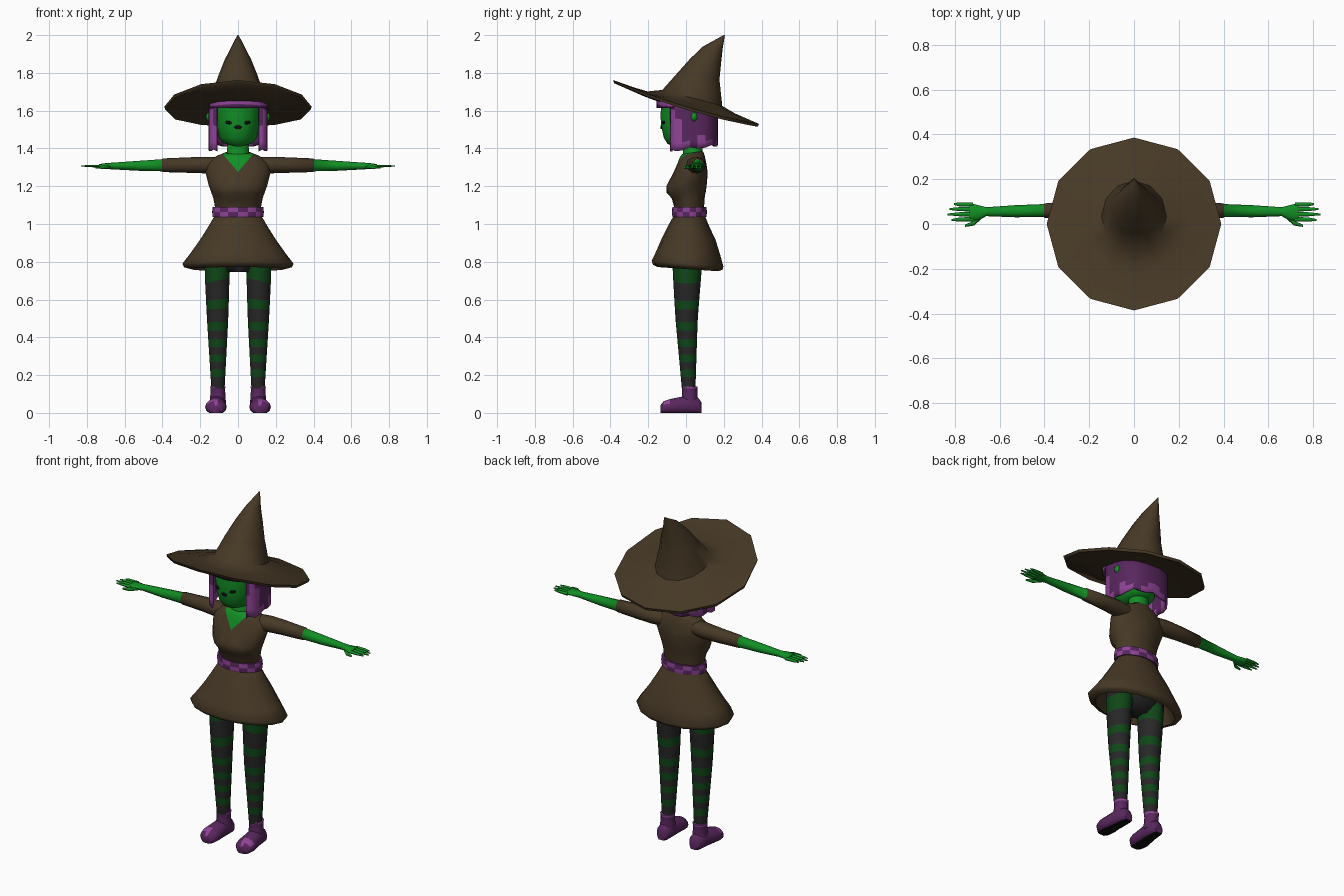
import bpy, bmesh, math
from mathutils import Vector

if "Cube" in bpy.data.objects:
    bpy.data.objects.remove(bpy.data.objects["Cube"])


def mat(name, col):
    m = bpy.data.materials.new(name)
    m.diffuse_color = (*col, 1)
    m.use_nodes = True
    m.node_tree.nodes["Principled BSDF"].inputs["Base Color"].default_value = m.diffuse_color
    return m


BROWN = mat("brown cloth", (0.062, 0.040, 0.019))
SKIN = mat("green skin", (0.006, 0.27, 0.018))
PURPLE = mat("dark purple", (0.10, 0.020, 0.112))
LILAC = mat("light purple", (0.28, 0.058, 0.31))
GREY = mat("stocking grey", (0.021, 0.020, 0.021))
MOSS = mat("stocking green", (0.005, 0.062, 0.009))
BLACK = mat("black", (0.004, 0.004, 0.004))


def finish(name, bm, mats, angle=40):
    bmesh.ops.recalc_face_normals(bm, faces=bm.faces)
    me = bpy.data.meshes.new(name)
    bm.to_mesh(me)
    bm.free()
    for m in mats:
        me.materials.append(m)
    ob = bpy.data.objects.new(name, me)
    bpy.context.collection.objects.link(ob)
    bpy.ops.object.select_all(action='DESELECT')
    bpy.context.view_layer.objects.active = ob
    ob.select_set(True)
    bpy.ops.object.shade_smooth_by_angle(angle=math.radians(angle))
    return ob


def ring(rx, yf, zf, yb, zb, n=16, cx=0, tilt=0, sag=0):
    """Ellipse from a front point to a back point."""
    pts = []
    for i in range(n):
        a = 2 * math.pi * i / n
        s, t = math.sin(a), (1 - math.cos(a)) / 2
        pts.append(Vector((cx + rx * s, yf + (yb - yf) * t,
                           zf + (zb - zf) * t + tilt * rx * s - sag * s * s)))
    return pts


def xring(x, cy, cz, ry, rz, n=12):
    """Ellipse standing across the x axis."""
    return [Vector((x, cy + ry * math.cos(2 * math.pi * i / n),
                    cz + rz * math.sin(2 * math.pi * i / n))) for i in range(n)]


def loft(rings, bands=None):
    """Skin a list of rings and cap both ends; bands gives a material per step."""
    bm = bmesh.new()
    rows = [[bm.verts.new(p) for p in r] for r in rings]
    n = len(rows[0])
    for j in range(len(rows) - 1):
        for i in range(n):
            k = (i + 1) % n
            f = bm.faces.new((rows[j][i], rows[j][k], rows[j + 1][k], rows[j + 1][i]))
            f.material_index = bands[j] if bands else 0
    for r, b in ((rows[0], 0), (rows[-1], -1)):
        f = bm.faces.new(r)
        f.material_index = bands[b] if bands else 0
    return bm


def blob(name, loc, size, m, rot=(0, 0, 0), seg=12):
    bm = bmesh.new()
    bmesh.ops.create_uvsphere(bm, u_segments=seg, v_segments=8, radius=1)
    ob = finish(name, bm, [m], 60)
    ob.location, ob.scale, ob.rotation_euler = loc, size, rot
    return ob


# Hat: bent cone, tilted twelve-sided brim and underside
hat = [(.003, .199, 2.0, .206, 2.0), (.036, .09, 1.94, .195, 1.935),
       (.07, .022, 1.875, .187, 1.865), (.105, -.045, 1.80, .177, 1.765),
       (.145, -.125, 1.71, .192, 1.625), (.24, -.22, 1.70, .26, 1.585),
       (.39, -.386, 1.762, .386, 1.53, .025), (.385, -.38, 1.745, .38, 1.515, .025),
       (.24, -.22, 1.675, .26, 1.56, .005), (.16, -.14, 1.645, .175, 1.585)]
finish("hat", loft([ring(*h[:5], n=12, sag=h[5] if len(h) > 5 else 0) for h in hat]), [BROWN], 50)

# Head and neck
head = [(.04, -.07, 1.41, .06, 1.43), (.078, -.098, 1.425, .10, 1.43),
        (.10, -.117, 1.455, .125, 1.455), (.112, -.130, 1.51, .14, 1.51),
        (.12, -.135, 1.57, .145, 1.57), (.12, -.132, 1.625, .145, 1.60)]
finish("head", loft([ring(*h, n=20) for h in head]), [SKIN], 60)
neck = [(.075, -.03, 1.33, .09, 1.34), (.058, -.015, 1.375, .088, 1.385), (.055, -.015, 1.45, .088, 1.45)]
finish("neck", loft([ring(*h) for h in neck]), [SKIN], 60)

# Face marks and ears
for s in (1, -1):
    blob("eye", (s * .05, -.1195, 1.537), (.019, .005, .009), BLACK, (0, s * -.15, s * .33))
    blob("ear", (s * .145, .043, 1.567), (.026, .02, .026), SKIN, seg=8)
blob("mouth", (0, -.131, 1.512), (.02, .005, .010), BLACK)


# Hair: open curtain around the head plus a fringe
def curtain(name, path, zfun, rows, light):
    bm = bmesh.new()
    grid = []
    for c, (x, y) in enumerate(path):
        lo, hi = zfun(c, x, y)
        grid.append([bm.verts.new((x, y, lo + (hi - lo) * r / rows)) for r in range(rows + 1)])
    for c in range(len(path) - 1):
        for r in range(rows):
            f = bm.faces.new((grid[c][r], grid[c + 1][r], grid[c + 1][r + 1], grid[c][r + 1]))
            f.material_index = int(light(c, r))
    ob = finish(name, bm, [PURPLE, LILAC])
    mod = ob.modifiers.new("thickness", 'SOLIDIFY')
    mod.thickness = .014
    mod.offset = 0
    return ob


half = [(.110, -.078), (.130, -.074), (.146, -.055), (.149, -.02), (.15, .02), (.148, .06),
        (.14, .10), (.115, .135), (.08, .152), (.04, .16)]
path = half + [(0, .162)] + [(-x, y) for x, y in reversed(half)]
spikes = [3, 5, 4, 1, 0, 2, 1, 0, 1, 2]
spikes += spikes[::-1]
curtain("hair", path,
        lambda c, x, y: (1.385 + .12 * max(0, y + .06) + (.012 if c % 3 == 1 else 0),
                         1.652 - .27 * (y + .08)),
        6, lambda c, r: r < spikes[c])
arc = [(.147, -.065), (.135, -.095), (.105, -.125), (.055, -.143), (0, -.148)]
curtain("fringe", arc + [(-x, y) for x, y in arc[-2::-1]],
        lambda c, x, y: (1.615, 1.655 + .03 * min(1, (.15 - abs(x)) / .1) - .012),
        3, lambda c, r: r > 0)

# Dress bodice with a V neckline cut into the front
body = [(.12, -.06, 1.08, .095, 1.08), (.132, -.075, 1.135, .10, 1.15), (.142, -.102, 1.165, .105, 1.17),
        (.155, -.104, 1.20, .11, 1.21), (.172, -.065, 1.275, .115, 1.27), (.165, -.045, 1.32, .108, 1.32),
        (.115, -.032, 1.355, .098, 1.365), (.07, -.02, 1.37, .09, 1.385)]
bm = loft([ring(*b, n=20) for b in body])
for s in (1, -1):
    bmesh.ops.bisect_plane(bm, geom=bm.verts[:] + bm.edges[:] + bm.faces[:],
                           plane_co=(0, 0, 1.275), plane_no=(s, 0, -.85))
for f in bm.faces:
    c = f.calc_center_median()
    if c.y < .03 and abs(c.x) < .85 * (c.z - 1.275):
        f.material_index = 1
finish("bodice", bm, [BROWN, SKIN], 60)

# Belt with a wavy two-tone pattern
belt = [(.12, -.06, 1.04, .095, 1.04), (.134, -.072, 1.038, .108, 1.038), (.137, -.075, 1.064, .111, 1.064),
        (.134, -.072, 1.09, .108, 1.09), (.12, -.06, 1.09, .095, 1.09)]
bm = loft([ring(*b, n=32) for b in belt])
bm.faces.ensure_lookup_table()
for i in range(32):
    bm.faces[(32 if i % 4 < 2 else 64) + i].material_index = 1
finish("belt", bm, [PURPLE, LILAC])

# Flared hollow skirt
skirt = [(.12, -.062, 1.05, .097, 1.05), (.155, -.095, .99, .122, .99), (.20, -.13, .92, .157, .915),
         (.25, -.158, .855, .18, .84), (.294, -.182, .805, .198, .775), (.285, -.175, .785, .193, .757),
         (.25, -.15, .772, .168, .75), (.235, -.135, .80, .155, .78), (.17, -.10, .92, .125, .91),
         (.11, -.05, 1.0, .085, 1.0)]
finish("skirt", loft([ring(*k, n=16) for k in skirt]), [BROWN], 60)
hips = [(.08, -.05, .745, .06, .745), (.15, -.08, .80, .10, .80), (.16, -.08, .88, .105, .88), (.12, -.05, .98, .09, .98)]
finish("hips", loft([ring(*h) for h in hips]), [GREY], 60)

# Leg outline by height: z, centre x, half width, front y, back y
LEG = [(.92, .095, .08, -.075, .095), (.78, .110, .069, -.072, .085), (.5, .108, .058, -.056, .062),
       (.13, .106, .036, -.022, .050)]


def leg_at(z):
    for a, b in zip(LEG, LEG[1:]):
        if z >= b[0]:
            t = (a[0] - z) / (a[0] - b[0])
            return [p + (q - p) * t for p, q in zip(a, b)]
    return LEG[-1]


stripes = [.92, .80, .70, .60, .55, .48, .435, .39, .35, .31, .27, .23, .19, .13]

for s in (1, -1):
    # Striped stocking
    rings = []
    for z in stripes:
        _, cx, rx, yf, yb = leg_at(z)
        rings.append(ring(rx, yf, z, yb, z, 14, s * cx, -s * max(0, z - .5) * 1.2))
    finish("leg", loft(rings, [i % 2 for i in range(len(stripes) - 1)]), [GREY, MOSS], 60)

    # Boot shaft with pale cuff, then foot with dark sole
    shaft = [(.045, -.03, .04, .065, .04), (.04, -.022, .09, .06, .09),
             (.039, -.02, .128, .06, .128), (.041, -.022, .141, .062, .141)]
    finish("boot_shaft", loft([ring(*r, n=12, cx=s * .107) for r in shaft], [0, 0, 1]), [PURPLE, LILAC], 60)
    rings = []
    for y, hw, h, cx in ((.082, .026, .055, .107), (.065, .04, .08, .107), (.01, .045, .092, .11),
                         (-.04, .05, .082, .114), (-.085, .057, .073, .117), (-.118, .05, .062, .117),
                         (-.136, .028, .04, .116)):
        pts = []
        for i in range(14):
            a = 2 * math.pi * i / 14
            pts.append(Vector((s * cx + hw * math.cos(a), y, min(h, max(0, h * (.42 + .6 * math.sin(a)))))))
        rings.append(pts)
    bm = loft(rings)
    bm.normal_update()
    for f in bm.faces:
        c = f.calc_center_median()
        if c.z < .004:
            f.material_index = 2
        elif c.y < -.08 and c.z > .05 and s * c.x > .115:
            f.material_index = 1
    finish("boot_foot", bm, [PURPLE, LILAC, BLACK], 50)

    # Sleeve, bare forearm and palm
    arm = [(.10, .045, 1.312, .05, .042), (.17, .055, 1.312, .05, .044), (.26, .06, 1.312, .042, .041),
           (.40, .06, 1.311, .032, .036), (.402, .06, 1.311, .029, .032), (.53, .057, 1.308, .027, .026),
           (.66, .055, 1.307, .020, .018), (.695, .050, 1.307, .034, .016), (.735, .054, 1.306, .040, .011)]
    finish("arm", loft([xring(s * a[0], *a[1:]) for a in arm], [0] * 4 + [1] * 4), [BROWN, SKIN], 60)
    # Fingers and thumb
    for y0, x1, y1 in ((.087, .805, .089), (.066, .825, .067), (.044, .832, .043), (.022, .815, .018)):
        f = [xring(s * .72, y0, 1.306, .010, .009, 6), xring(s * .78, (y0 + y1) / 2, 1.307, .009, .007, 6),
             xring(s * x1, y1, 1.307, .004, .003, 6)]
        finish("finger", loft(f), [SKIN], 60)
    f = [xring(s * .675, .04, 1.305, .012, .011, 6), xring(s * .715, .004, 1.300, .011, .010, 6),
         xring(s * .755, -.008, 1.299, .005, .005, 6)]
    finish("thumb", loft(f), [SKIN], 60)
